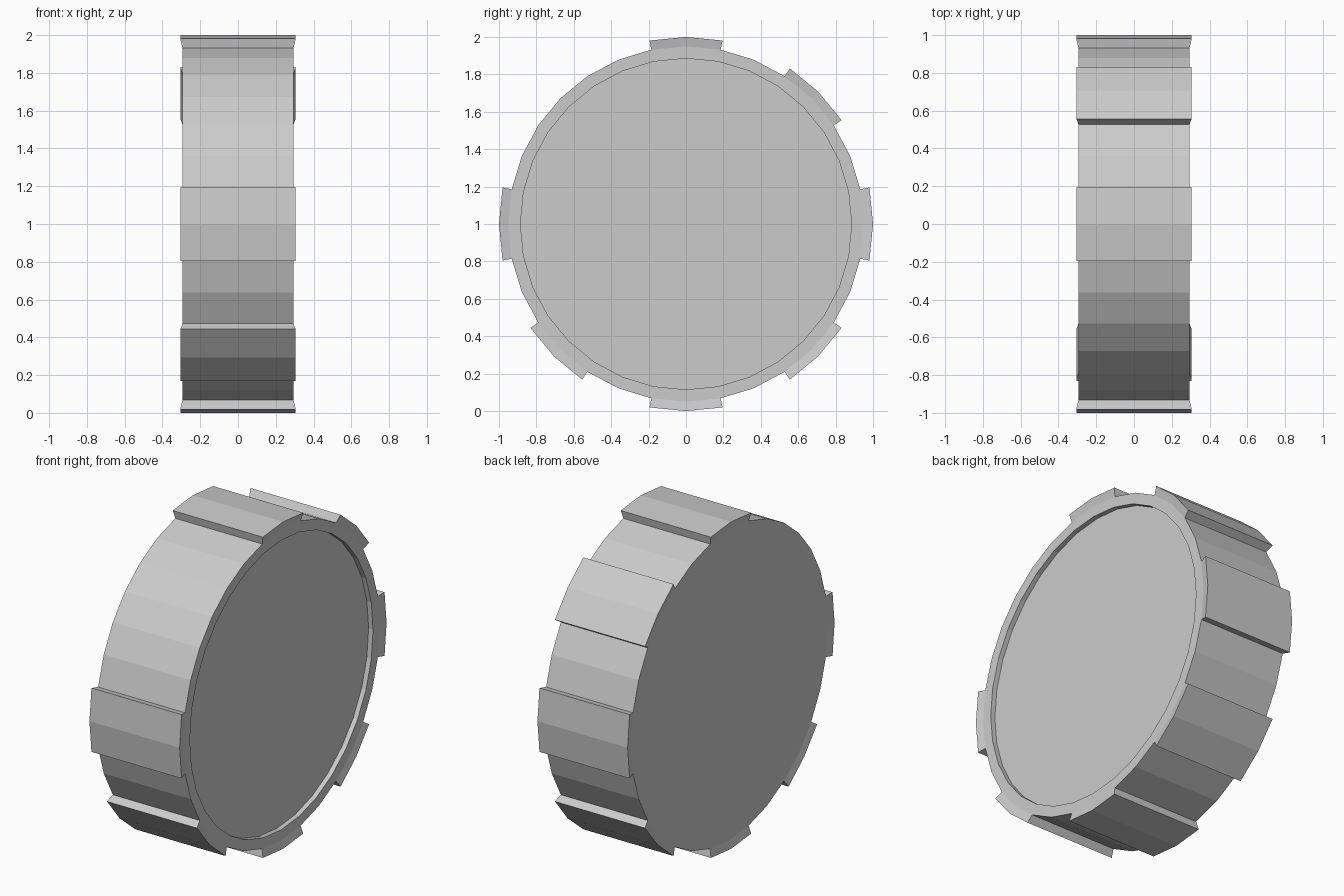
import bpy, bmesh
from math import pi, radians, sin, cos, atan2
from mathutils import Matrix, Vector

if "Cube" in bpy.data.objects:
    bpy.data.objects.remove(bpy.data.objects["Cube"])

SEG = 32
R_BODY, R_TREAD = 0.95, 1.0
W_BODY, W_TREAD = 0.294, 0.305
R_RECESS, DEPTH = 0.885, 0.03

# Wheel drum: 32-sided cylinder lying along x
bm = bmesh.new()
bmesh.ops.create_cone(bm, cap_ends=True, segments=SEG, radius1=R_BODY,
                      radius2=R_BODY, depth=2 * W_BODY,
                      matrix=Matrix.Rotation(pi / 2, 4, 'Y'))
bm.normal_update()

# Raised treads: pairs of side faces, every 45 degrees except upper front
sides = [f for f in bm.faces if abs(f.normal.x) < 0.5]
for deg in (0, 45, 90, 180, 225, 270, 315):
    d = Vector((0, cos(radians(deg)), sin(radians(deg))))
    pair = [f for f in sides if f.is_valid
            and f.normal.dot(d) > cos(radians(10))]
    ret = bmesh.ops.extrude_face_region(bm, geom=pair)
    for v in ret["geom"]:
        if isinstance(v, bmesh.types.BMVert):
            v.co.x *= W_TREAD / W_BODY
            v.co.y *= R_TREAD / R_BODY
            v.co.z *= R_TREAD / R_BODY
    old = [f for f in pair if f.is_valid]
    if old:
        bmesh.ops.delete(bm, geom=old, context='FACES')

# Shallow round recess on the right side
bm.normal_update()
cap = [f for f in bm.faces if f.normal.x > 0.9 and len(f.verts) >= SEG]
bmesh.ops.inset_individual(bm, faces=cap,
                           thickness=(R_BODY - R_RECESS) * cos(pi / SEG))
cap = [f for f in bm.faces if f.normal.x > 0.9 and len(f.verts) >= SEG]
out = bmesh.ops.extrude_discrete_faces(bm, faces=cap)
for f in out["faces"]:
    for v in f.verts:
        v.co.x -= DEPTH

bmesh.ops.recalc_face_normals(bm, faces=bm.faces[:])
mesh = bpy.data.meshes.new("wheel")
bm.to_mesh(mesh)
bm.free()
wheel = bpy.data.objects.new("wheel", mesh)
wheel.location.z = 1.0
bpy.context.collection.objects.link(wheel)
